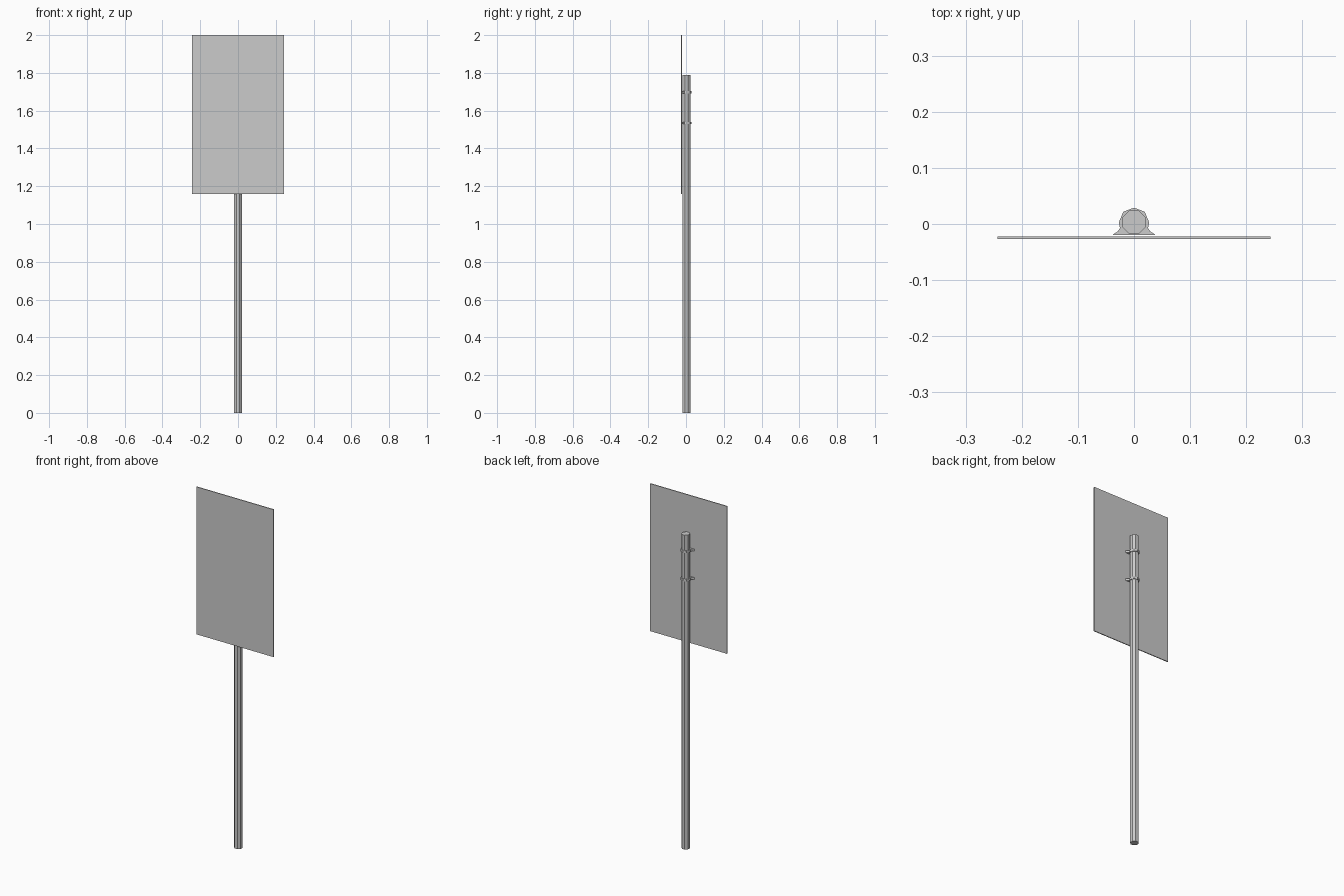
import bpy, bmesh, math

if "Cube" in bpy.data.objects:
    bpy.data.objects.remove(bpy.data.objects["Cube"])

POLE_Y, POLE_R, POLE_H = 0.003, 0.0225, 1.79


def prism(name, outline, z0, z1):
    """Extrude a closed XY outline from z0 to z1."""
    bm = bmesh.new()
    face = bm.faces.new([bm.verts.new((x, y, z0)) for x, y in outline])
    ext = bmesh.ops.extrude_face_region(bm, geom=[face])
    verts = [v for v in ext["geom"] if isinstance(v, bmesh.types.BMVert)]
    bmesh.ops.translate(bm, verts=verts, vec=(0, 0, z1 - z0))
    bmesh.ops.recalc_face_normals(bm, faces=bm.faces)
    mesh = bpy.data.meshes.new(name)
    bm.to_mesh(mesh)
    bm.free()
    obj = bpy.data.objects.new(name, mesh)
    bpy.context.collection.objects.link(obj)
    return obj


# Pole: eight-sided tube with capped ends
pole = [(POLE_R * math.cos(math.radians(22.5 + 45 * i)),
         POLE_Y + POLE_R * math.sin(math.radians(22.5 + 45 * i))) for i in range(8)]
prism("pole", pole, 0, POLE_H)

# Sign panel: thin rectangular sheet in front of the pole
prism("sign_panel", [(-0.243, -0.027), (0.243, -0.027),
                     (0.243, -0.022), (-0.243, -0.022)], 1.16, 2.0)

# Clamps: faceted straps around the pole with flared feet against the panel
half = [(0.039, -0.020), (0.029, -0.013), (0.025, -0.007), (0.027, 0.003),
        (0.019, 0.022)]
strap = half + [(0, 0.029)] + [(-x, y) for x, y in reversed(half)]
for name, z in (("upper_clamp", 1.697), ("lower_clamp", 1.535)):
    prism(name, strap, z - 0.006, z + 0.006)
